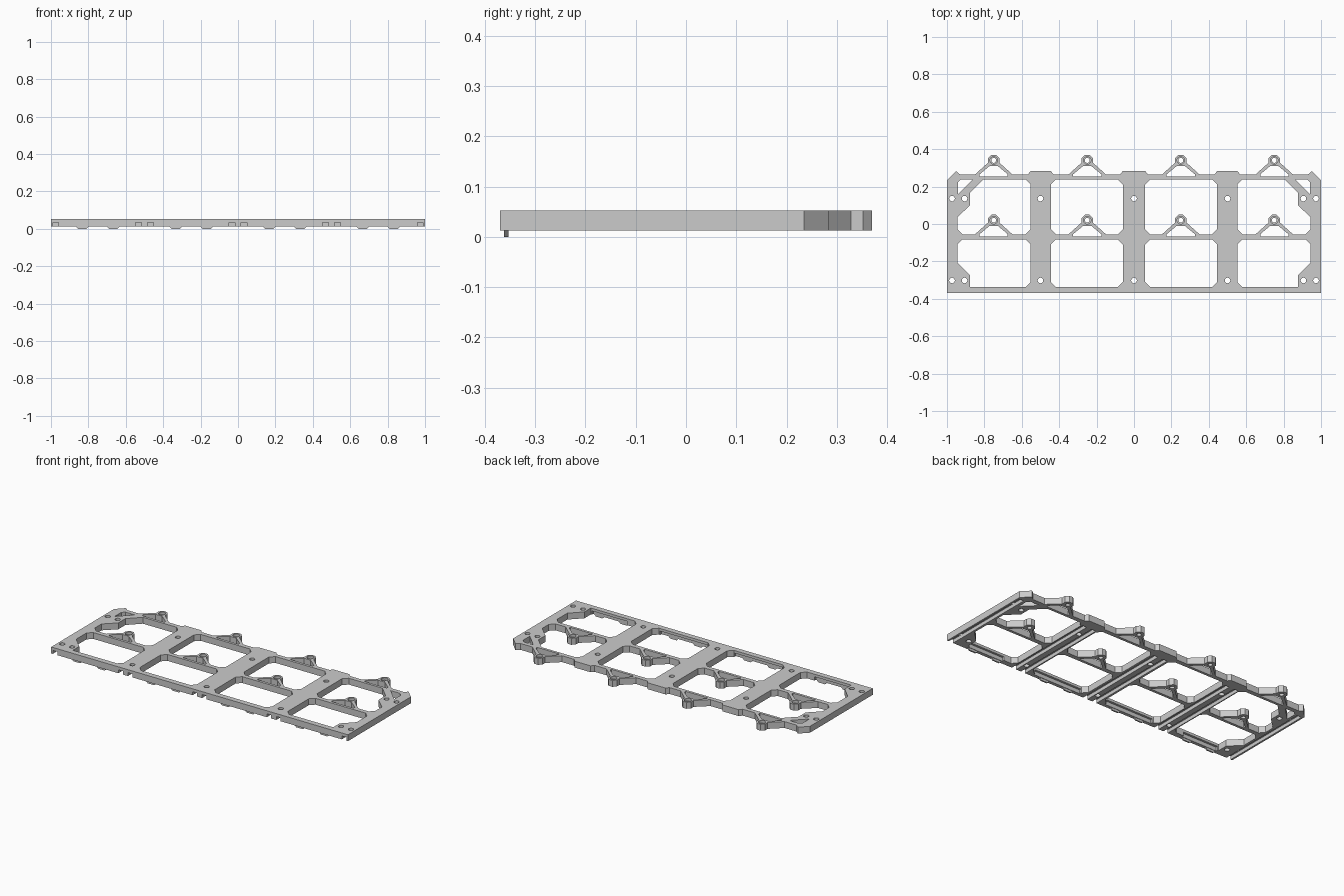
import bpy, bmesh, math
from mathutils import Matrix

if "Cube" in bpy.data.objects:
    bpy.data.objects.remove(bpy.data.objects["Cube"])

Z0, Z1 = 0.013, 0.052


def mirror(pts):
    return [(-x, y) for x, y in reversed(pts)]


def head(cx, dy=0.0):
    # Outer edge of a triangular bracket with an octagonal eye, left to right
    left = [(-0.1, 0.265), (-0.03, 0.328), (-0.03, 0.352), (-0.0125, 0.37)]
    return [(cx + x, y + dy) for x, y in left + mirror(left)]


def circle(cx, cy, r, n=20):
    return [(cx + r * math.cos(2 * math.pi * i / n),
             cy + r * math.sin(2 * math.pi * i / n)) for i in range(n)]


# Outer outline: half profile mirrored about x = 0
half = [(0.06, 0.283), (0.075, 0.265)] + head(0.25)
half += [(0.43, 0.265), (0.445, 0.283), (0.553, 0.283), (0.568, 0.265)] + head(0.75)
half += [(0.93, 0.265), (0.952, 0.283), (1, 0.235), (1, -0.37)]
loops = [mirror(half) + half]

# Windows, bracket openings and screw holes for the right half
c = 0.027
right = []
for cx, xl, xr in ((0.25, 0.06, 0.445), (0.75, 0.553, 0.945)):
    outer = cx > 0.5
    upper = [(xl, 0.238 - c), (xl, -0.055 + c), (xl + c, -0.055)] + head(cx, -0.32)
    upper += [(xr - c, -0.055), (xr, -0.055 + c)]
    if outer:
        upper += [(xr, 0.035), (0.877, 0.1), (0.877, 0.168), (0.807, 0.238)]
    else:
        upper += [(xr, 0.238 - c), (xr - c, 0.238)]
    right.append(upper + [(xl + c, 0.238)])
    lower = [(xl + c, -0.082), (xl, -0.082 - c), (xl, -0.337 + c), (xl + c, -0.337)]
    if outer:
        lower += [(0.877, -0.337), (0.877, -0.275), (xr, -0.207)]
    else:
        lower += [(xr - c, -0.337), (xr, -0.337 + c)]
    right.append(lower + [(xr, -0.082 - c), (xr - c, -0.082)])
    for dy in (0, -0.32):
        tri = [(-0.075, 0.254), (-0.075, 0.266), (-0.022, 0.31)]
        right.append([(cx + x, y + dy) for x, y in tri + mirror(tri)])
        right.append(circle(cx, 0.34 + dy, 0.013))
right.append([(0.862, 0.238), (0.925, 0.238), (0.942, 0.222), (0.942, 0.158)])
for y in (0.136, -0.302):
    for x in (0.5, 0.906, 0.973):
        right.append(circle(x, y, 0.015))
    loops.append(circle(0, y, 0.015))
loops += right + [mirror(p) for p in right]

# Flat frame: filled outline with openings, extruded
cu = bpy.data.curves.new("frame_profile", 'CURVE')
cu.dimensions = '2D'
cu.fill_mode = 'BOTH'
cu.extrude = (Z1 - Z0) / 2
for pts in loops:
    s = cu.splines.new('POLY')
    s.points.add(len(pts) - 1)
    for p, (x, y) in zip(s.points, pts):
        p.co = (x, y, 0, 1)
    s.use_cyclic_u = True
tmp = bpy.data.objects.new("frame_profile", cu)
bpy.context.collection.objects.link(tmp)
dg = bpy.context.evaluated_depsgraph_get()
me = bpy.data.meshes.new_from_object(tmp.evaluated_get(dg))
bpy.data.objects.remove(tmp)
bm = bmesh.new()
bm.from_mesh(me)
bmesh.ops.remove_doubles(bm, verts=bm.verts, dist=1e-5)
bmesh.ops.translate(bm, verts=bm.verts, vec=(0, 0, (Z0 + Z1) / 2))
bmesh.ops.recalc_face_normals(bm, faces=bm.faces)
for f in bm.faces:
    f.smooth = False
bm.to_mesh(me)
bm.free()
frame = bpy.data.objects.new("bay_frame", me)
bpy.context.collection.objects.link(frame)

# Cutters: underside channels, front rail undercuts, eye counterbores
bm = bmesh.new()


def box(x0, x1, y0, y1, z0, z1):
    m = Matrix.Translation(((x0 + x1) / 2, (y0 + y1) / 2, (z0 + z1) / 2))
    bmesh.ops.create_cube(bm, size=1, matrix=m @ Matrix.Diagonal((x1 - x0, y1 - y0, z1 - z0, 1)))


for s in (-1, 1):
    for x in (0.032, 0.468, 0.532, 0.974):
        box(s * x - 0.015, s * x + 0.015, -0.4, 0.22, 0, 0.034)
    for cx in (0.25, 0.75):
        w = 0.16 if cx < 0.5 else 0.12
        box(s * cx - w, s * cx + w, -0.35, -0.33, 0, 0.036)
        for y in (0.34, 0.02):
            bmesh.ops.create_cone(bm, cap_ends=True, segments=20, radius1=0.02, radius2=0.02,
                                  depth=0.03, matrix=Matrix.Translation((s * cx, y, Z1)))
bmesh.ops.recalc_face_normals(bm, faces=bm.faces)
cm = bpy.data.meshes.new("cutter")
bm.to_mesh(cm)
bm.free()
cutter = bpy.data.objects.new("cutter", cm)
cutter.hide_render = True
bpy.context.collection.objects.link(cutter)
mod = frame.modifiers.new("cut", 'BOOLEAN')
mod.operation = 'DIFFERENCE'
mod.solver = 'EXACT'
mod.object = cutter
bpy.context.view_layer.objects.active = frame
bpy.ops.object.modifier_apply(modifier=mod.name)
bpy.data.objects.remove(cutter)

# Tapered locating tabs under the front rail
bm = bmesh.new()
for cx in (-0.75, -0.25, 0.25, 0.75):
    for s in (-1, 1):
        x = cx + s * 0.083
        prof = [(x - 0.038, 0.016), (x - 0.022, 0), (x + 0.022, 0), (x + 0.038, 0.016)]
        f = bm.faces.new([bm.verts.new((px, -0.362, pz)) for px, pz in prof])
        ext = bmesh.ops.extrude_face_region(bm, geom=[f])
        bmesh.ops.translate(bm, vec=(0, 0.009, 0),
                            verts=[v for v in ext["geom"] if isinstance(v, bmesh.types.BMVert)])
        bm.faces.ensure_lookup_table()
bmesh.ops.recalc_face_normals(bm, faces=bm.faces)
tm = bpy.data.meshes.new("locating_tabs")
bm.to_mesh(tm)
bm.free()
bpy.context.collection.objects.link(bpy.data.objects.new("locating_tabs", tm))
